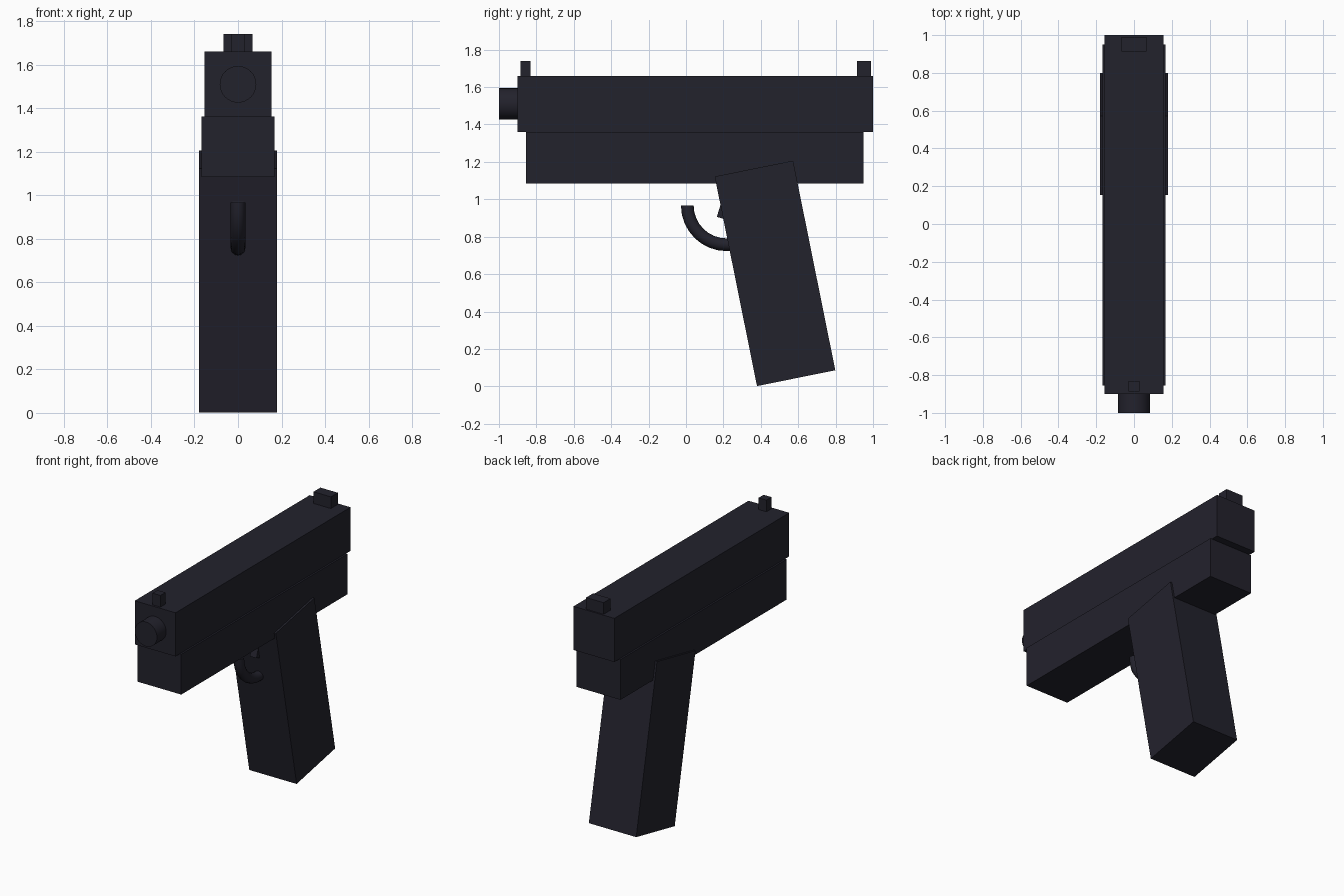
import bpy, bmesh, math
from mathutils import Matrix, Vector

if "Cube" in bpy.data.objects:
    bpy.data.objects.remove(bpy.data.objects["Cube"])

metal = bpy.data.materials.new("dark gunmetal")
metal.diffuse_color = (0.0165, 0.0160, 0.0255, 1)
metal.use_nodes = True
metal.node_tree.nodes["Principled BSDF"].inputs["Base Color"].default_value = metal.diffuse_color


def finish(name, bm, smooth=False):
    bmesh.ops.recalc_face_normals(bm, faces=bm.faces)
    mesh = bpy.data.meshes.new(name)
    bm.to_mesh(mesh)
    bm.free()
    mesh.materials.append(metal)
    obj = bpy.data.objects.new(name, mesh)
    bpy.context.collection.objects.link(obj)
    if smooth:
        bpy.ops.object.select_all(action='DESELECT')
        obj.select_set(True)
        bpy.context.view_layer.objects.active = obj
        bpy.ops.object.shade_smooth_by_angle(angle=math.radians(40))
    return obj


def box(name, center, size, tilt=0.0):
    """Box tilted about the x axis."""
    bm = bmesh.new()
    m = (Matrix.Translation(center) @ Matrix.Rotation(tilt, 4, 'X')
         @ Matrix.Diagonal((*size, 1)))
    bmesh.ops.create_cube(bm, size=1, matrix=m)
    return finish(name, bm)


# Slide, frame and sights
box("slide", (0, 0.05, 1.51), (0.31, 1.90, 0.30))
box("frame", (0, 0.0475, 1.2225), (0.334, 1.805, 0.277))
box("front_sight", (0, -0.858, 1.695), (0.06, 0.055, 0.09))
box("rear_sight", (0, 0.952, 1.695), (0.132, 0.075, 0.09))

# Raked grip and trigger
box("grip", (0, 0.476, 0.604), (0.36, 0.427, 1.143), math.radians(11.4))
box("trigger", (0, 0.215, 0.985), (0.05, 0.05, 0.18), math.radians(-17))

# Barrel muzzle
bm = bmesh.new()
bmesh.ops.create_cone(bm, cap_ends=True, segments=32, radius1=0.084, radius2=0.084,
                      depth=0.2, matrix=Matrix.Translation((0, -0.9, 1.51))
                      @ Matrix.Rotation(math.pi / 2, 4, 'X'))
finish("barrel", bm, smooth=True)

# Trigger guard: half ring whose rear end is buried in the grip
bm = bmesh.new()
ring_r, tube_r, steps, sides = 0.210, 0.034, 16, 12
center = Vector((0, 0.217, 0.967))
rings = []
for i in range(steps + 1):
    a = math.pi + math.pi * i / steps
    out = Vector((0, math.cos(a), math.sin(a)))
    ring = []
    for j in range(sides):
        t = 2 * math.pi * j / sides
        ring.append(bm.verts.new(center + out * (ring_r + tube_r * math.cos(t))
                                 + Vector((tube_r * math.sin(t), 0, 0))))
    rings.append(ring)
for a, b in zip(rings, rings[1:]):
    for j in range(sides):
        k = (j + 1) % sides
        bm.faces.new((a[j], a[k], b[k], b[j]))
bm.faces.new(rings[0])
bm.faces.new(rings[-1])
finish("trigger_guard", bm, smooth=True)
